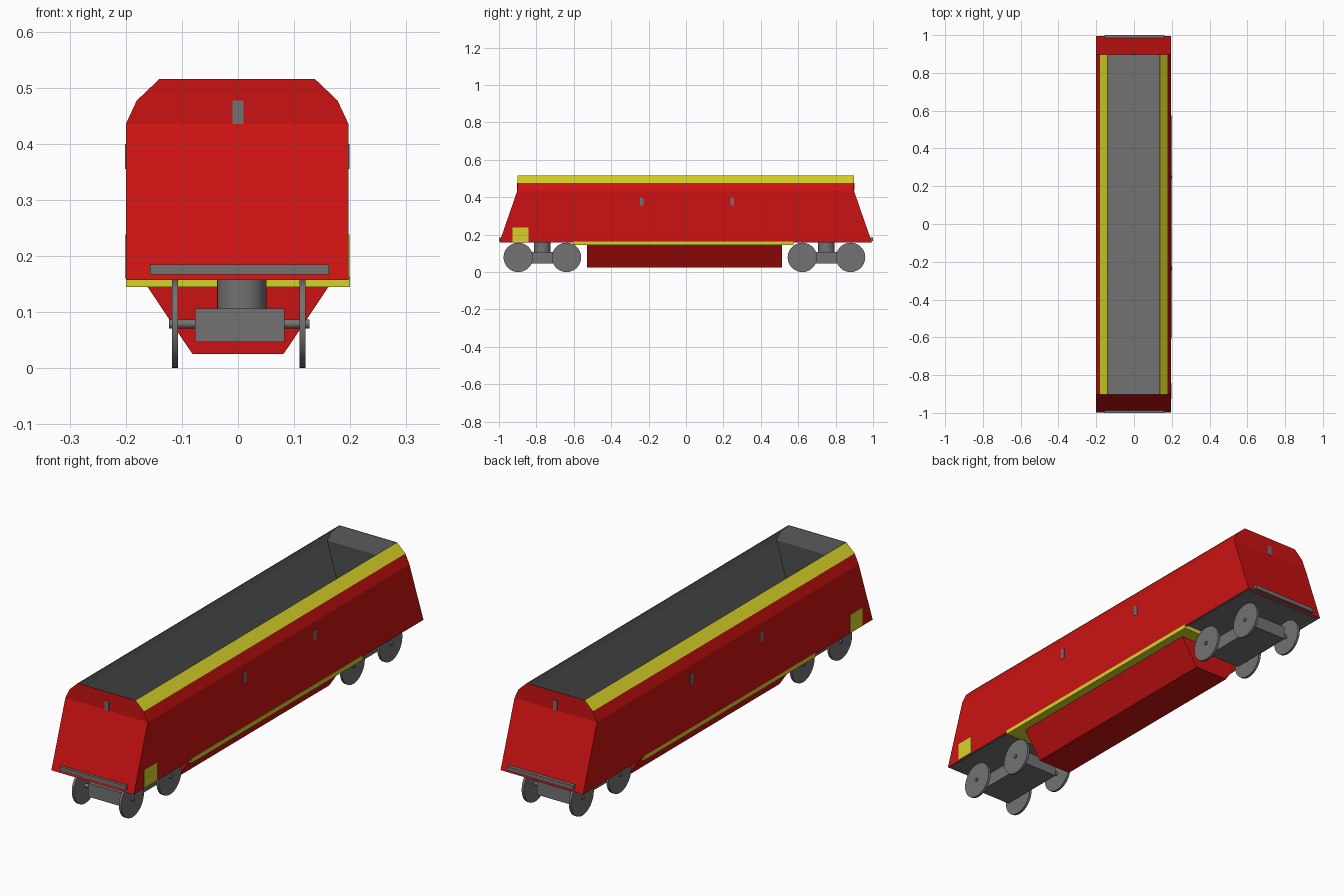
import bpy, bmesh, math
from mathutils import Matrix, Vector

if "Cube" in bpy.data.objects:
    bpy.data.objects.remove(bpy.data.objects["Cube"])


def material(name, rgb):
    m = bpy.data.materials.new(name)
    m.diffuse_color = (*rgb, 1)
    m.use_nodes = True
    m.node_tree.nodes["Principled BSDF"].inputs["Base Color"].default_value = m.diffuse_color
    return m


RED = material("red paint", (0.60, 0.006, 0.006))
YELLOW = material("yellow paint", (0.68, 0.65, 0.02))
GRAY = material("gray metal", (0.17, 0.17, 0.17))


def finish(name, bm, *mats):
    me = bpy.data.meshes.new(name)
    bmesh.ops.recalc_face_normals(bm, faces=bm.faces[:])
    bm.to_mesh(me)
    bm.free()
    ob = bpy.data.objects.new(name, me)
    bpy.context.collection.objects.link(ob)
    for m in mats:
        me.materials.append(m)
    return ob


def box(name, mat, xs, ys, zs):
    bm = bmesh.new()
    size = Vector((xs[1] - xs[0], ys[1] - ys[0], zs[1] - zs[0]))
    mid = Vector((sum(xs), sum(ys), sum(zs))) / 2
    bmesh.ops.create_cube(bm, size=1, matrix=Matrix.Translation(mid) @ Matrix.Diagonal((*size, 1)))
    return finish(name, bm, mat)


def cylinder(name, mat, centre, radius, length, axis="Z", sides=32):
    bm = bmesh.new()
    rot = Matrix.Rotation(math.pi / 2, 4, "Y") if axis == "X" else Matrix()
    bmesh.ops.create_cone(bm, cap_ends=True, segments=sides, radius1=radius, radius2=radius,
                          depth=length, matrix=Matrix.Translation(centre) @ rot)
    for f in bm.faces:
        f.smooth = len(f.verts) == 4
    for e in bm.edges:
        e.smooth = all(len(f.verts) == 4 for f in e.link_faces)
    return finish(name, bm, mat)


def loft(bm, rings, x0=0, y0=0):
    """Stack of rectangles (z, half x, half y), capped at both ends."""
    loops = [[bm.verts.new((x0 + sx * hx, y0 + sy * hy, z))
              for sx, sy in ((-1, -1), (1, -1), (1, 1), (-1, 1))] for z, hx, hy in rings]
    bands = []
    for a, b in zip(loops, loops[1:]):
        bands.append([bm.faces.new((a[i], a[(i + 1) % 4], b[(i + 1) % 4], b[i])) for i in range(4)])
    return bands, bm.faces.new(loops[0]), bm.faces.new(loops[-1])


# Body: outer skin going up, thin rim, gray lining going down to the floor
T = 0.003
outer = [(0.157, 0.1985, 0.996), (0.435, 0.1985, 0.90), (0.477, 0.179, 0.90), (0.515, 0.139, 0.90)]
inner = [(0.515, 0.137, 0.90 - T), (0.477, 0.179 - T, 0.90 - T),
         (0.435, 0.1985 - T, 0.90 - T), (0.168, 0.1985 - T, 0.988)]
under = [(0.163, 0.188, 0.98), (0.157, 0.188, 0.98)]
bm = bmesh.new()
bands, base, floor = loft(bm, under + outer + inner, x0=-0.0015, y0=-0.002)
for i, band in enumerate(bands):
    for j, f in enumerate(band):
        f.material_index = 0 if 2 <= i <= 4 else 2
        if i == 4 and j in (1, 3):      # sloped top side strips
            f.material_index = 1
base.material_index = floor.material_index = 2
finish("wagon_body", bm, RED, YELLOW, GRAY)

# Ribs across the floor
for y in (-0.80, -0.60, 0.615, 0.795):
    box("floor_rib", GRAY, (-0.192, 0.189), (y - 0.008, y + 0.008), (0.166, 0.174))

# Yellow sill plate and discharge hopper below
box("sill_plate", YELLOW, (-0.2, 0.2), (-0.605, 0.575), (0.145, 0.163))
bm = bmesh.new()
loft(bm, [(0.025, 0.081, 0.52), (0.146, 0.162, 0.52)], y0=-0.008)
finish("discharge_hopper", bm, RED)

# Side plates
for x in (-0.2, 0.197):
    xs = (x - 0.0015, x + 0.0015)
    box("side_panel", YELLOW, xs, (-0.927, -0.842), (0.16, 0.238))
    for y in (-0.236, 0.247):
        box("side_marker", GRAY, xs, (y - 0.01, y + 0.01), (0.355, 0.40))

# End plates and buffer beams
for s in (-1, 1):
    y = s * 0.9 - 0.002
    box("end_marker", GRAY, (-0.01, 0.01), (y - 0.002, y + 0.002), (0.435, 0.477))
    box("buffer_beam", GRAY, (-0.157, 0.162), sorted((s * 0.985, s * 1.0)), (0.167, 0.185))

# Bogies
for y in (-0.768, 0.751):
    box("bogie_frame", GRAY, (-0.077, 0.083), (y - 0.155, y + 0.155), (0.047, 0.106))
    cylinder("bogie_pivot", GRAY, (0.007, y, 0.133), 0.044, 0.064)
    for dy in (-0.129, 0.129):
        cylinder("axle", GRAY, (0.002, y + dy, 0.079), 0.008, 0.25, "X", 16)
        for x in (-0.112, 0.115):
            cylinder("wheel", GRAY, (x, y + dy, 0.0785), 0.0785, 0.011, "X")
